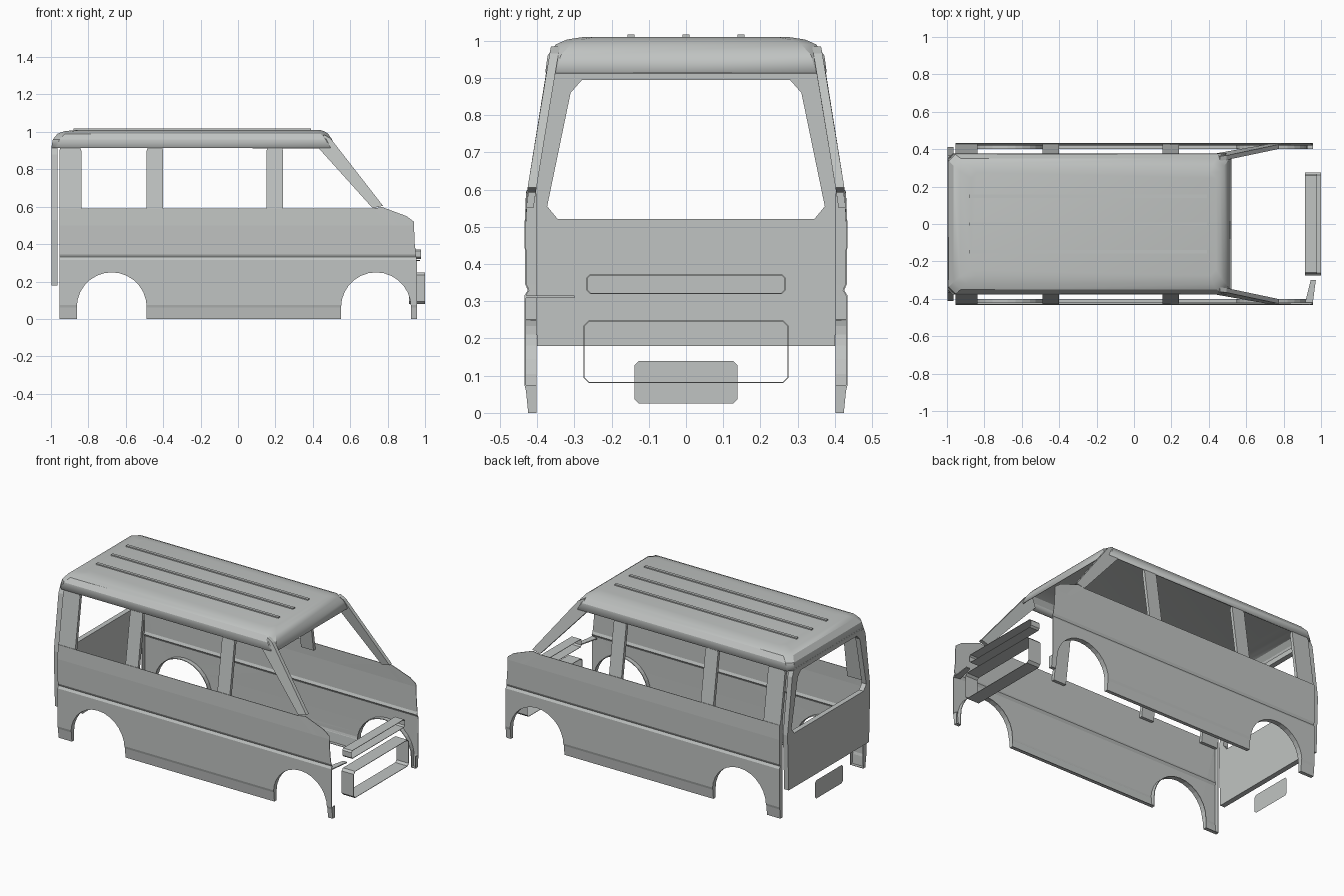
import bpy, bmesh, math
from mathutils import Vector

if "Cube" in bpy.data.objects:
    bpy.data.objects.remove(bpy.data.objects["Cube"], do_unlink=True)

# Single body colour
COLOUR = (0.53, 0.55, 0.54, 1)
grey = bpy.data.materials.new("primer_grey")
grey.use_nodes = True
grey.diffuse_color = COLOUR
grey.node_tree.nodes["Principled BSDF"].inputs["Base Color"].default_value = COLOUR


def finish(bm, name, mirror=False, thickness=0, smooth=False):
    mesh = bpy.data.meshes.new(name)
    bm.to_mesh(mesh)
    bm.free()
    mesh.materials.append(grey)
    ob = bpy.data.objects.new(name, mesh)
    bpy.context.collection.objects.link(ob)
    if thickness:
        mod = ob.modifiers.new("sheet", 'SOLIDIFY')
        mod.thickness, mod.offset = thickness, -1
    if mirror:
        mod = ob.modifiers.new("mirror", 'MIRROR')
        mod.use_axis = (False, True, False)
    if smooth:
        bpy.ops.object.select_all(action='DESELECT')
        ob.select_set(True)
        bpy.context.view_layer.objects.active = ob
        bpy.ops.object.shade_smooth_by_angle(angle=math.radians(25))
    return ob


# Body side: half width at each height
SECTION = [(0, .424), (.06, .43), (.075, .434), (.315, .434), (.33, .425),
           (.345, .432), (.5, .434), (.59, .43), (.92, .377), (1.01, .36)]


def half_width(z):
    for (z0, y0), (z1, y1) in zip(SECTION, SECTION[1:]):
        if z <= z1:
            return y0 + (y1 - y0) * max(z - z0, 0) / (z1 - z0)
    return SECTION[-1][1]


def arch(cx, r=.187, base=.062, steps=14):
    pts = [(cx - r, 0)]
    for i in range(steps + 1):
        a = math.pi * (1 - i / steps)
        pts.append((cx + r * math.cos(a), base + r * math.sin(a)))
    return pts + [(cx + r, 0)]


# Lower side panels with wheel arches and inward flanges
outline = [(-.955, 0)] + arch(-.675) + arch(.738) + [
    (.957, 0), (.957, .3), (.945, .4), (.94, .52), (.9, .55), (.77, .598), (.72, .59), (-.955, .59)]
bm = bmesh.new()
face = bm.faces.new([bm.verts.new((x, 0, z)) for x, z in outline])
face.normal_update()
if face.normal.y < 0:
    face.normal_flip()
bmesh.ops.triangulate(bm, faces=bm.faces[:])
for z, _ in SECTION[1:7]:
    bmesh.ops.bisect_plane(bm, geom=bm.verts[:] + bm.edges[:] + bm.faces[:],
                           plane_co=(0, 0, z), plane_no=(0, 0, 1))
for v in bm.verts:
    v.co.y = half_width(v.co.z)
rim = [e for e in bm.edges if e.is_boundary and
       (max(v.co.z for v in e.verts) < .27 or max(v.co.x for v in e.verts) < -.95)]
new = bmesh.ops.extrude_edge_only(bm, edges=rim)["geom"]
for v in new:
    if isinstance(v, bmesh.types.BMVert):
        v.co.y = .402
finish(bm, "side_panels", mirror=True, thickness=.004)


# Pillars follow the leaning body section
def pillar(name, pts, depth):
    bm = bmesh.new()
    outer = [bm.verts.new((x, half_width(z) - .002, z)) for x, z in pts]
    inner = [bm.verts.new((x, half_width(z) - depth, z)) for x, z in pts]
    bm.faces.new(outer)
    bm.faces.new(inner[::-1])
    for i in range(len(pts)):
        j = (i + 1) % len(pts)
        bm.faces.new((outer[i], inner[i], inner[j], outer[j]))
    bmesh.ops.recalc_face_normals(bm, faces=bm.faces[:])
    finish(bm, name, mirror=True)


for name, x0, x1 in [("rear_pillars", -.955, -.838), ("middle_pillars", -.488, -.4),
                     ("door_pillars", .153, .24)]:
    pillar(name, [(x0, .55), (x1, .55), (x1, .9), (x1 - .01, .93), (x0 + .01, .93), (x0, .9)], .022)
pillar("windscreen_pillars", [(.425, .92), (.46, .985), (.495, .965), (.775, .605), (.72, .592)], .026)

# Roof shell from stacked chamfered rings
bm = bmesh.new()
prev = None
for z, back, front, hw, cut in [(.915, -.998, .522, .378, .03), (.96, -.99, .503, .372, .035),
                                (.99, -.965, .482, .35, .04), (1.003, -.93, .462, .32, .04),
                                (1.01, -.87, .44, .275, .03)]:
    plan = [(back + cut, -hw), (front - cut, -hw), (front, cut - hw), (front, hw - cut),
            (front - cut, hw), (back + cut, hw), (back, hw - cut), (back, cut - hw)]
    ring = [bm.verts.new((x, y, z)) for x, y in plan]
    if prev:
        for i in range(8):
            j = (i + 1) % 8
            bm.faces.new((prev[i], prev[j], ring[j], ring[i]))
    prev = ring
bm.faces.new(prev)
finish(bm, "roof", thickness=.008, smooth=True)


def box(name, lo, hi):
    bm = bmesh.new()
    bmesh.ops.create_cube(bm, size=1)
    lo, hi = Vector(lo), Vector(hi)
    for v in bm.verts:
        v.co = (lo + hi) / 2 + v.co * (hi - lo)
    finish(bm, name)


for i, y in enumerate((-.148, 0, .148)):
    box(f"roof_rib_{i + 1}", (-.88, y - .009, 1.005), (.39, y + .009, 1.017))

# Tailgate with window opening
outer = [(.4, .18), (.412, .53), (.365, .88), (.345, .925)]
inner = [(.345, .521), (.373, .555), (.31, .86), (.28, .894)]
bm = bmesh.new()
loops = []
for x in (-.997, -.965):
    for half in (outer, inner):
        pts = half + [(-y, z) for y, z in half[::-1]]
        loops.append([bm.verts.new((x, y, z)) for y, z in pts])
for a, b in ((0, 1), (2, 3), (0, 2), (1, 3)):
    for i in range(8):
        j = (i + 1) % 8
        bm.faces.new((loops[a][i], loops[a][j], loops[b][j], loops[b][i]))
bmesh.ops.recalc_face_normals(bm, faces=bm.faces[:])
finish(bm, "tailgate")


def chamfered(hy, z0, z1, c):
    return [(c - hy, z0), (hy - c, z0), (hy, z0 + c), (hy, z1 - c),
            (hy - c, z1), (c - hy, z1), (-hy, z1 - c), (-hy, z0 + c)]


# Rear plate
bm = bmesh.new()
bm.faces.new([bm.verts.new((-.998, y, z)) for y, z in chamfered(.139, .025, .14, .012)][::-1])
finish(bm, "rear_plate")


# Open front frames
def frame(name, x0, x1, pts):
    bm = bmesh.new()
    a, b = ([bm.verts.new((x, y, z)) for y, z in pts] for x in (x0, x1))
    for i in range(len(pts)):
        j = (i + 1) % len(pts)
        bm.faces.new((a[i], a[j], b[j], b[i]))
    bmesh.ops.recalc_face_normals(bm, faces=bm.faces[:])
    finish(bm, name, thickness=.003)


frame("bumper_frame", .915, 1.0, chamfered(.275, .08, .248, .014))
frame("grille_frame", .915, .978, chamfered(.268, .32, .372, .01))

# Small bracket at the right front corner
bm = bmesh.new()
bm.faces.new([bm.verts.new(p) for p in
              [(.915, -.42, .315), (.955, -.43, .315), (.972, -.3, .315), (.945, -.3, .315)]])
finish(bm, "corner_bracket", thickness=.006)
